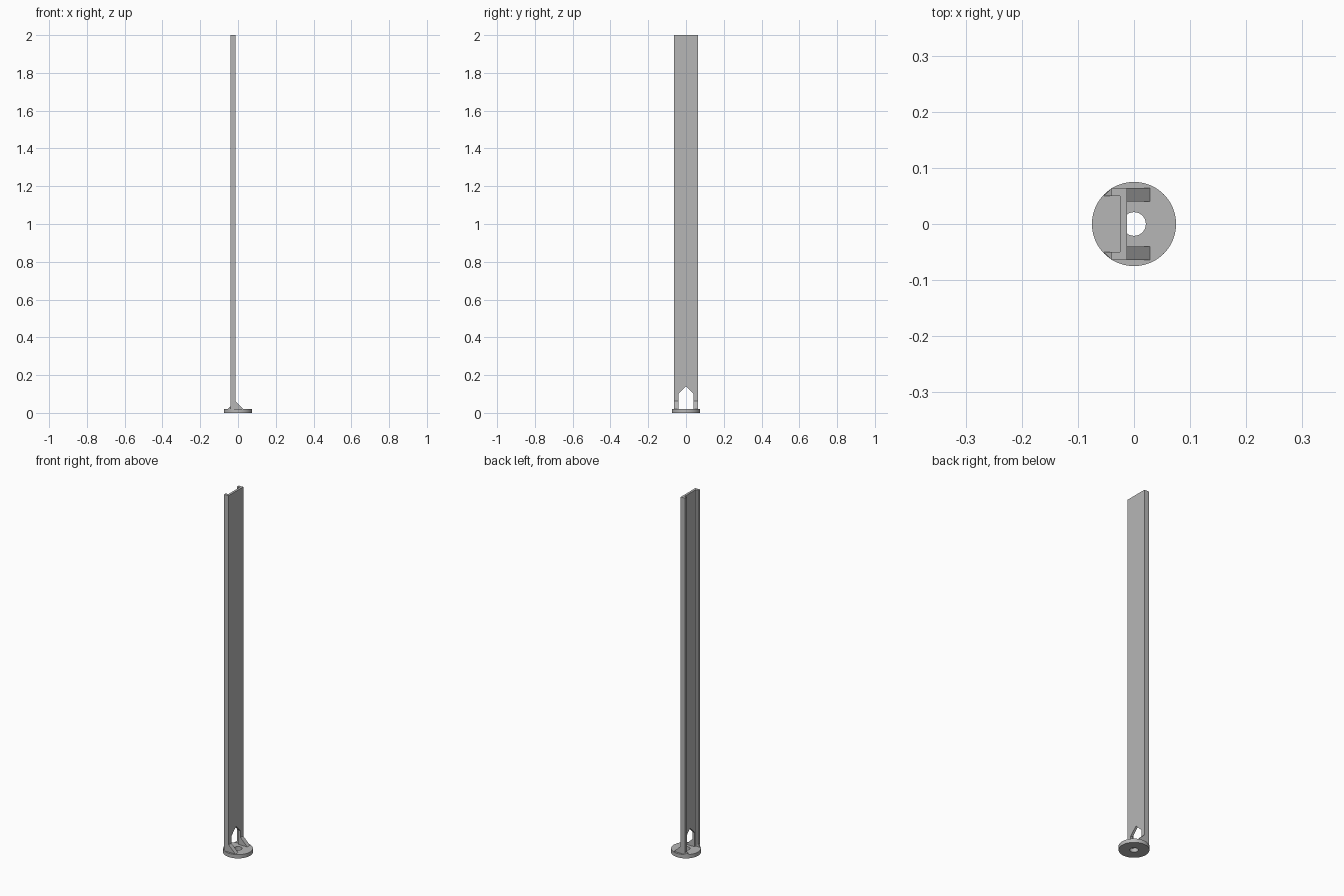
import bpy, bmesh
from math import pi, radians
from mathutils import Vector

cube = bpy.data.objects.get("Cube")
if cube:
    bpy.data.objects.remove(cube, do_unlink=True)

grey = bpy.data.materials.new("light_grey")
colour = (0.47, 0.47, 0.47, 1)
grey.diffuse_color = colour
grey.use_nodes = True
grey.node_tree.nodes["Principled BSDF"].inputs["Base Color"].default_value = colour


def finish(name, bm):
    bmesh.ops.recalc_face_normals(bm, faces=bm.faces)
    mesh = bpy.data.meshes.new(name)
    bm.to_mesh(mesh)
    bm.free()
    mesh.materials.append(grey)
    obj = bpy.data.objects.new(name, mesh)
    bpy.context.collection.objects.link(obj)
    return obj


def prism(name, points, direction):
    bm = bmesh.new()
    face = bm.faces.new([bm.verts.new(p) for p in points])
    new = bmesh.ops.extrude_face_region(bm, geom=[face])["geom"]
    moved = [v for v in new if isinstance(v, bmesh.types.BMVert)]
    bmesh.ops.translate(bm, verts=moved, vec=Vector(direction))
    return finish(name, bm)


BASE, TOP = 0.021, 2.0      # top of the base disc, top of the post
HALF, INNER = 0.064, 0.05   # half width of the post, inside of its flanges
BACK, WEB, FACE = -0.04, -0.025, -0.0125

# Round base with a central hole
bm = bmesh.new()
ring = [bm.verts.new(p) for p in
        ((0.021, 0, 0), (0.075, 0, 0), (0.075, 0, BASE), (0.021, 0, BASE))]
edges = [bm.edges.new((ring[i], ring[(i + 1) % 4])) for i in range(4)]
bmesh.ops.spin(bm, geom=ring + edges, axis=(0, 0, 1), cent=(0, 0, 0),
               angle=2 * pi, steps=72, use_merge=True)
bmesh.ops.remove_doubles(bm, verts=bm.verts, dist=1e-5)
base = finish("base_disc", bm)
bpy.context.view_layer.objects.active = base
base.select_set(True)
bpy.ops.object.shade_smooth_by_angle(angle=radians(30))
base.select_set(False)

# Tall channel-shaped post, open towards -x
half = [(FACE, HALF), (BACK, HALF), (BACK, INNER), (WEB, INNER)]
outline = half + [(x, -y) for x, y in reversed(half)]
post = prism("channel_post", [(x, y, BASE) for x, y in outline], (0, 0, TOP - BASE))

# Pointed opening through the foot of the post
arch = [(-0.04, 0), (0.04, 0), (0.04, 0.1), (0, 0.14), (-0.04, 0.1)]
cutter = prism("opening_cutter", [(-0.1, y, z) for y, z in arch], (0.2, 0, 0))
cutter.hide_render = True
cutter.hide_set(True)
cutter.display_type = 'WIRE'
cut = post.modifiers.new("opening", 'BOOLEAN')
cut.operation, cut.solver, cut.object = 'DIFFERENCE', 'EXACT', cutter
bpy.context.view_layer.objects.active = post
bpy.ops.object.modifier_apply(modifier=cut.name)
bpy.data.objects.remove(cutter, do_unlink=True)

for side, s in (("left_side", 1), ("right_side", -1)):
    # Wide triangular brace in front of the post
    brace = [(FACE, BASE), (0.0285, BASE), (FACE, BASE + 0.041)]
    prism("brace_" + side, [(x, s * 0.04, z) for x, z in brace],
          (0, s * (HALF - 0.04), 0))

    # Small brace behind each flange, trimmed to the rim of the base
    bm = bmesh.new()
    rise = BASE + 0.0135
    for x, y, z in ((BACK, INNER, BASE), (BACK, HALF, BASE), (-0.0535, INNER, BASE),
                    (BACK, INNER, rise), (BACK, HALF, rise)):
        bm.verts.new((x, s * y, z))
    bmesh.ops.convex_hull(bm, input=bm.verts)
    finish("rear_brace_" + side, bm)
